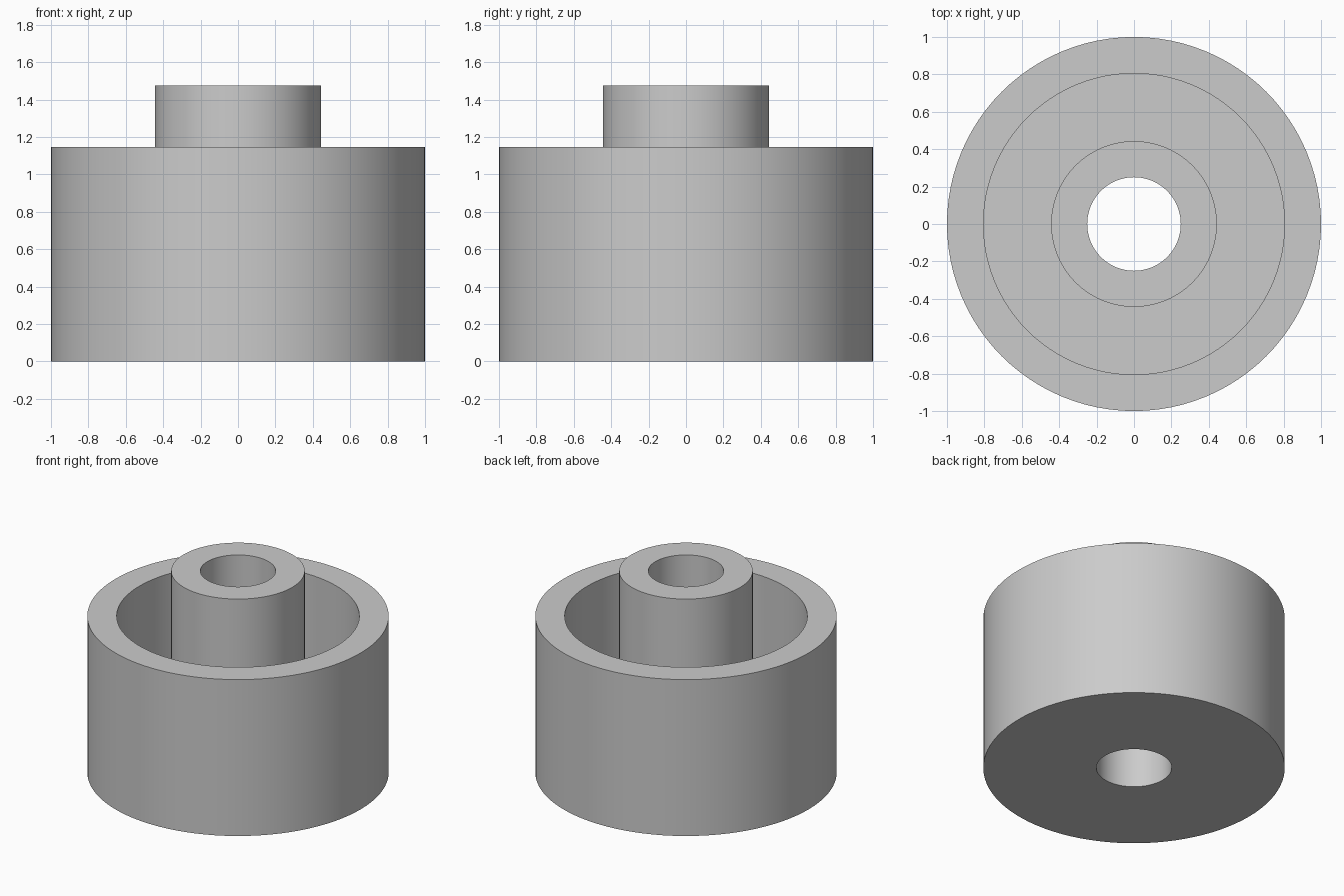
import bpy
import bmesh
import math
from mathutils import Vector

if "Cube" in bpy.data.objects:
    bpy.data.objects.remove(bpy.data.objects["Cube"], do_unlink=True)

SEGMENTS = 96
OUTER, INNER, BOSS, BORE = 1.0, 0.805, 0.443, 0.25
FLOOR, RIM, TOP = 0.2, 1.145, 1.475

# Plain grey material
grey = bpy.data.materials.new("plain_grey")
grey.use_nodes = True
colour = (0.6, 0.6, 0.6, 1.0)
grey.diffuse_color = colour
grey.node_tree.nodes["Principled BSDF"].inputs["Base Color"].default_value = colour


def lathe(name, profile):
    """Revolve a closed (radius, height) profile around the z axis."""
    bm = bmesh.new()
    verts = [bm.verts.new((r, 0, z)) for r, z in profile]
    edges = [bm.edges.new((v, verts[(i + 1) % len(verts)]))
             for i, v in enumerate(verts)]
    bmesh.ops.spin(bm, geom=verts + edges, cent=Vector(), axis=(0, 0, 1),
                   angle=math.tau, steps=SEGMENTS, use_merge=True)
    bmesh.ops.remove_doubles(bm, verts=bm.verts, dist=0.0001)
    bmesh.ops.recalc_face_normals(bm, faces=bm.faces)
    mesh = bpy.data.meshes.new(name)
    bm.to_mesh(mesh)
    bm.free()
    mesh.materials.append(grey)
    obj = bpy.data.objects.new(name, mesh)
    bpy.context.collection.objects.link(obj)
    bpy.ops.object.select_all(action='DESELECT')
    obj.select_set(True)
    bpy.context.view_layer.objects.active = obj
    bpy.ops.object.shade_smooth_by_angle(angle=math.radians(30))
    return obj


# Open cup with floor, outer wall and a taller bored hub in one solid
lathe("cup_with_bored_hub", [
    (BORE, 0), (OUTER, 0), (OUTER, RIM), (INNER, RIM),
    (INNER, FLOOR), (BOSS, FLOOR), (BOSS, TOP), (BORE, TOP),
])
